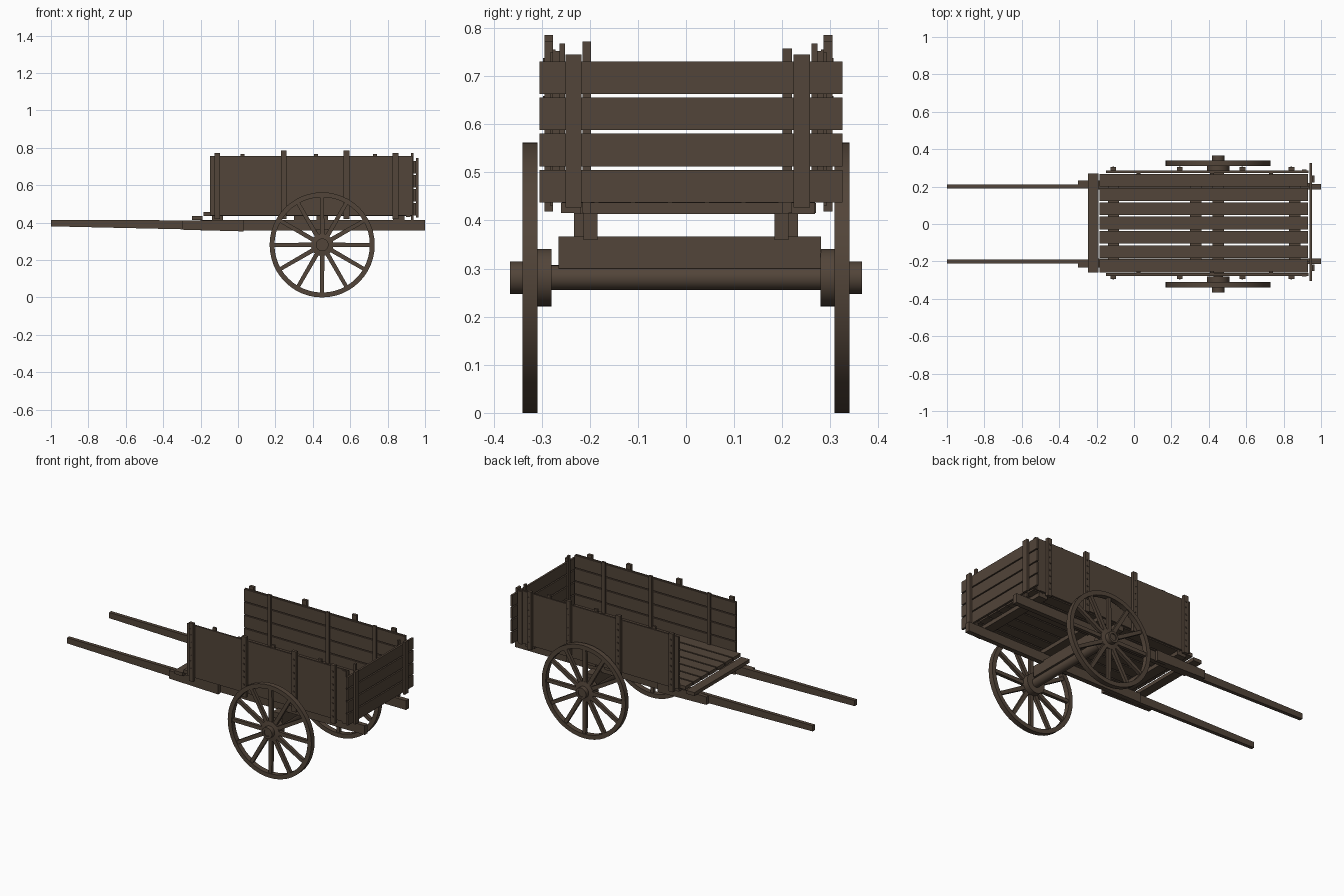
import bpy, bmesh, math
from mathutils import Matrix, Vector

if "Cube" in bpy.data.objects:
    bpy.data.objects.remove(bpy.data.objects["Cube"])

wood = bpy.data.materials.new("dark brown wood")
wood.diffuse_color = (0.085, 0.059, 0.041, 1)
wood.use_nodes = True
wood.node_tree.nodes["Principled BSDF"].inputs["Base Color"].default_value = wood.diffuse_color


def finish(name, bm, smooth=False):
    bmesh.ops.recalc_face_normals(bm, faces=bm.faces)
    me = bpy.data.meshes.new(name)
    bm.to_mesh(me)
    bm.free()
    me.materials.append(wood)
    ob = bpy.data.objects.new(name, me)
    bpy.context.collection.objects.link(ob)
    if smooth:
        bpy.ops.object.select_all(action='DESELECT')
        ob.select_set(True)
        bpy.context.view_layer.objects.active = ob
        bpy.ops.object.shade_smooth_by_angle(angle=math.radians(35))
    return ob


def add_box(bm, x0, x1, y0, y1, z0, z1):
    y0, y1 = min(y0, y1), max(y0, y1)
    m = Matrix.Translation(((x0 + x1) / 2, (y0 + y1) / 2, (z0 + z1) / 2))
    m = m @ Matrix.Diagonal((x1 - x0, y1 - y0, z1 - z0, 1))
    return bmesh.ops.create_cube(bm, size=1, matrix=m)['verts']


def box(name, *dims):
    bm = bmesh.new()
    add_box(bm, *dims)
    return finish(name, bm)


def prism(name, pts, y0, y1):
    """Side outline in x, z extruded along y."""
    bm = bmesh.new()
    f = bm.faces.new([bm.verts.new((x, y0, z)) for x, z in pts])
    r = bmesh.ops.extrude_face_region(bm, geom=[f])
    vs = [v for v in r['geom'] if isinstance(v, bmesh.types.BMVert)]
    bmesh.ops.translate(bm, verts=vs, vec=(0, y1 - y0, 0))
    return finish(name, bm)


WX, WZ, R = 0.45, 0.281, 0.281     # wheel centre and radius


def lathe(name, profile, closed, n=48):
    """Turn a (radius, y) profile around the axle line."""
    bm = bmesh.new()
    vs = [bm.verts.new((WX + r, y, WZ)) for r, y in profile]
    edges = [bm.edges.new(p) for p in zip(vs, vs[1:])]
    if closed:
        edges.append(bm.edges.new((vs[-1], vs[0])))
    bmesh.ops.spin(bm, geom=vs + edges, cent=(WX, 0, WZ), axis=(0, 1, 0),
                   angle=2 * math.pi, steps=n, use_merge=True)
    bmesh.ops.remove_doubles(bm, verts=bm.verts, dist=1e-5)
    return finish(name, bm, True)


# Wheels: rim, hub, twelve spokes
for s, side in ((-1, "front"), (1, "back")):
    yi, yo = s * 0.309, s * 0.34
    lathe(side + "_wheel_rim", [(R, yi), (R, yo), (0.255, yo), (0.255, yi)], True)
    lathe(side + "_wheel_hub", [(0, s * 0.28), (0.06, s * 0.28), (0.06, s * 0.335),
                                (0.034, s * 0.339), (0.034, s * 0.366), (0.02, s * 0.366),
                                (0.02, s * 0.36), (0, s * 0.36)], False, 32)
    bm = bmesh.new()
    for i in range(12):
        vs = add_box(bm, -0.012, 0.012, s * 0.315, s * 0.334, 0.03, 0.26)
        for v in vs:                                  # slight taper to the rim
            if v.co.z > 0.2:
                v.co.x *= 0.85
        m = Matrix.Translation((WX, 0, WZ)) @ Matrix.Rotation(i * math.pi / 6, 4, 'Y')
        bmesh.ops.transform(bm, matrix=m, verts=vs)
    finish(side + "_wheel_spokes", bm)

# Axle and the beam above it
lathe("axle", [(0, -0.29), (0.026, -0.29), (0.026, 0.29), (0, 0.29)], False, 24)
box("axle_beam", 0.42, 0.48, -0.265, 0.281, 0.30, 0.367)

# Long rails, handles and splice plates
for s, side in ((-1, "front"), (1, "back")):
    box(side + "_rail", -0.2, 1.0, s * 0.184, s * 0.213, 0.359, 0.415)
    prism(side + "_handle", [(-1, 0.38), (-0.2, 0.362), (-0.2, 0.412), (-1, 0.414)],
          s * 0.19, s * 0.212)
    prism(side + "_splice_plate", [(-0.3, 0.362), (0.03, 0.353), (0.03, 0.415), (-0.3, 0.41)],
          s * 0.212, s * 0.233)

# Cross pieces under the floor
box("front_cross_board", -0.245, -0.19, -0.26, 0.27, 0.415, 0.436)
for i, x in enumerate((-0.11, 0.33, 0.45, 0.86)):
    box(f"floor_joist_{i}", x - 0.03, x + 0.03, -0.22, 0.268, 0.413, 0.437)

# Floor planks
for i in range(7):
    y = 0.005 + (i - 3) * 0.0765
    box(f"floor_plank_{i}", -0.185, 0.93, y - 0.034, y + 0.034, 0.436, 0.457)

# Side walls: outer panel, inner planks, posts with bolts
for s, side in ((-1, "front"), (1, "back")):
    def Y(d):
        return 0.005 + s * d
    box(side + "_wall_panel", -0.15, 0.932, Y(0.276), Y(0.282), 0.437, 0.755)
    for i in range(4):
        z = 0.437 + i * 0.0795
        box(f"{side}_wall_plank_{i}", -0.15, 0.932, Y(0.267), Y(0.277), z + 0.003, z + 0.0765)
    for i, (x, top) in enumerate(((-0.11, 0.772), (0.245, 0.785), (0.58, 0.785), (0.842, 0.772))):
        box(f"{side}_outer_post_{i}", x - 0.015, x + 0.015, Y(0.281), Y(0.299), 0.418, top)
        bm = bmesh.new()
        for k in range(4):
            z = 0.475 + k * 0.0795
            for dz in (-0.015, 0.02):
                add_box(bm, x - 0.004, x + 0.004, Y(0.298), Y(0.302), z + dz - 0.004, z + dz + 0.004)
        finish(f"{side}_post_bolts_{i}", bm)
    for i, x in enumerate((0.025, 0.417, 0.732)):
        box(f"{side}_inner_post_{i}", x - 0.011, x + 0.011, Y(0.256), Y(0.268), 0.45, 0.768)
    # Corner strip next to the tailboard
    box(side + "_corner_strip", 0.897, 0.922, Y(0.281), Y(0.287), 0.43, 0.75)

# Tailboard: four slats, outer and inner battens
for i in range(4):
    z = 0.437 + i * 0.0752
    box(f"tail_slat_{i}", 0.939, 0.951, -0.304, 0.325, z, z + 0.068)
for i, (y0, y1) in enumerate(((-0.25, -0.217), (0.223, 0.258))):
    box(f"tail_outer_batten_{i}", 0.951, 0.965, y0, y1, 0.427, 0.745)
for i, (y0, y1, top) in enumerate(((-0.215, -0.197, 0.772), (0.201, 0.22, 0.757))):
    box(f"tail_inner_batten_{i}", 0.926, 0.939, y0, y1, 0.415, top)
